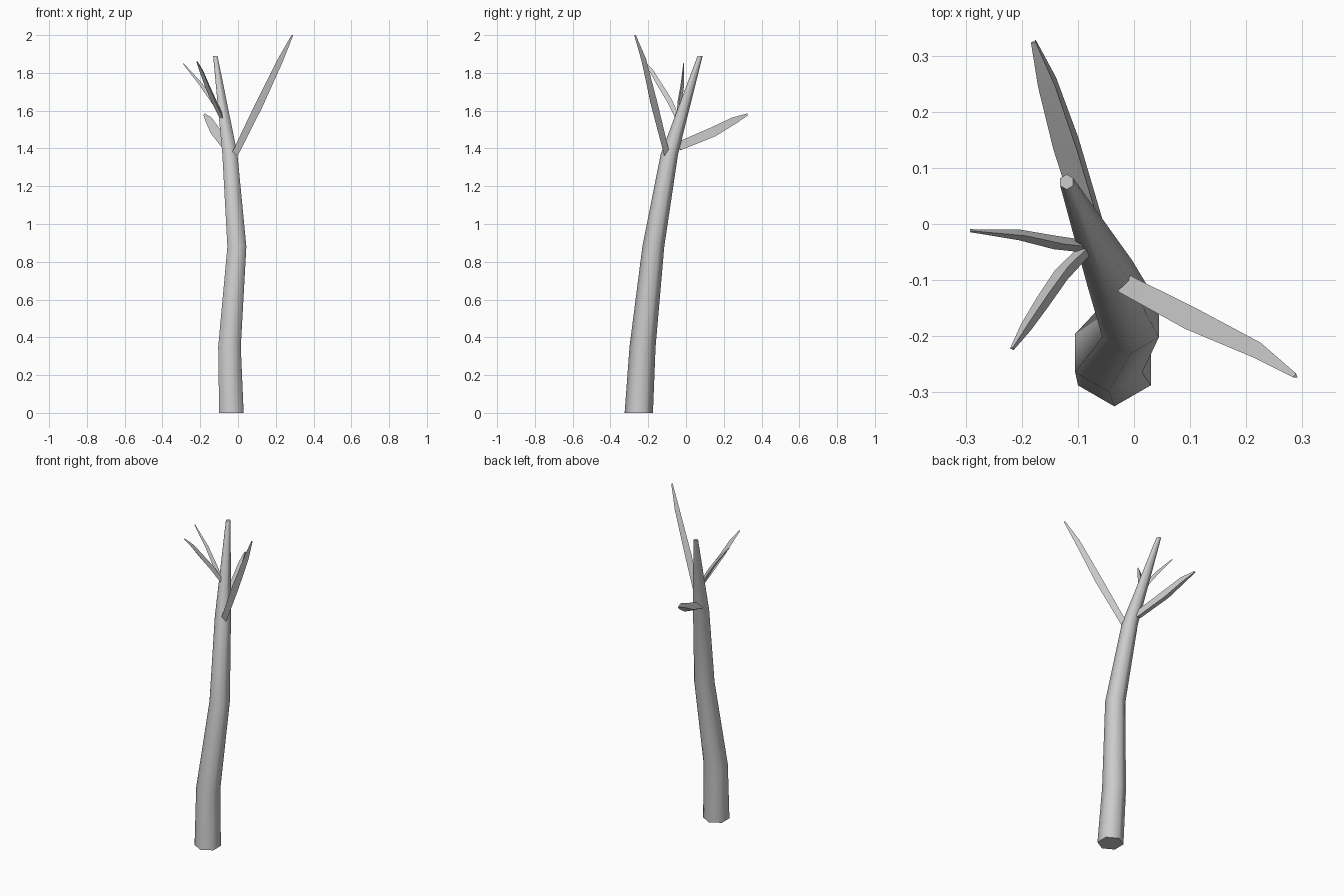
import bpy, bmesh
from math import cos, sin, pi, radians
from mathutils import Vector

cube = bpy.data.objects.get("Cube")
if cube:
    bpy.data.objects.remove(cube, do_unlink=True)

bark = bpy.data.materials.new("grey bark")
bark.use_nodes = True
GREY = (0.6, 0.6, 0.6, 1)
bark.diffuse_color = GREY
bark.node_tree.nodes["Principled BSDF"].inputs["Base Color"].default_value = GREY


def loft(name, path, sides, spin, level=False, smooth=30):
    """Skin rings along a path of (x, y, z, radius); level keeps rings horizontal."""
    bm = bmesh.new()
    centres = [Vector(p[:3]) for p in path]
    rings = []
    for i, (c, p) in enumerate(zip(centres, path)):
        along = centres[min(i + 1, len(path) - 1)] - centres[max(i - 1, 0)]
        along.normalize()
        side = along.cross(Vector((0, 0, 1))).normalized()
        up = side.cross(along)
        if level:
            side, up = Vector((1, 0, 0)), Vector((0, 1, 0))
        angles = [radians(spin) + 2 * pi * k / sides for k in range(sides)]
        rings.append([bm.verts.new(c + p[3] * (side * cos(a) + up * sin(a))) for a in angles])
    for a, b in zip(rings, rings[1:]):
        for k in range(sides):
            n = (k + 1) % sides
            bm.faces.new((a[k], a[n], b[n], b[k]))
    bm.faces.new(rings[0])
    bm.faces.new(rings[-1])
    bmesh.ops.recalc_face_normals(bm, faces=bm.faces)
    mesh = bpy.data.meshes.new(name)
    bm.to_mesh(mesh)
    bm.free()
    mesh.materials.append(bark)
    ob = bpy.data.objects.new(name, mesh)
    bpy.context.collection.objects.link(ob)
    bpy.ops.object.select_all(action='DESELECT')
    ob.select_set(True)
    bpy.context.view_layer.objects.active = ob
    bpy.ops.object.shade_smooth_by_angle(angle=radians(smooth))


# Six-sided leaning trunk
loft("trunk", [(-0.035, -0.25, 0, 0.075), (-0.045, -0.23, 0.35, 0.069),
               (-0.006, -0.173, 0.88, 0.058), (-0.043, -0.088, 1.37, 0.046),
               (-0.12, 0.075, 1.89, 0.0135)], 6, 90, level=True, smooth=65)

# Three-sided bare branches
loft("left_branch", [(-0.02, -0.105, 1.365, 0.02), (0.11, -0.173, 1.63, 0.024),
                     (0.225, -0.228, 1.87, 0.017), (0.288, -0.271, 2.0, 0.005)], 3, -90)
loft("back_branch", [(-0.06, -0.04, 1.41, 0.027), (-0.115, 0.14, 1.485, 0.03),
                     (-0.15, 0.25, 1.545, 0.022), (-0.178, 0.325, 1.58, 0.006)], 3, 70)
loft("right_branch", [(-0.085, -0.04, 1.57, 0.013), (-0.135, -0.034, 1.65, 0.014),
                      (-0.2, -0.02, 1.74, 0.011), (-0.291, -0.012, 1.85, 0.003)], 3, 90)
loft("front_right_branch", [(-0.085, -0.045, 1.565, 0.014), (-0.125, -0.085, 1.65, 0.016),
                            (-0.16, -0.135, 1.73, 0.015), (-0.19, -0.18, 1.805, 0.012),
                            (-0.217, -0.222, 1.86, 0.004)], 3, 90)
